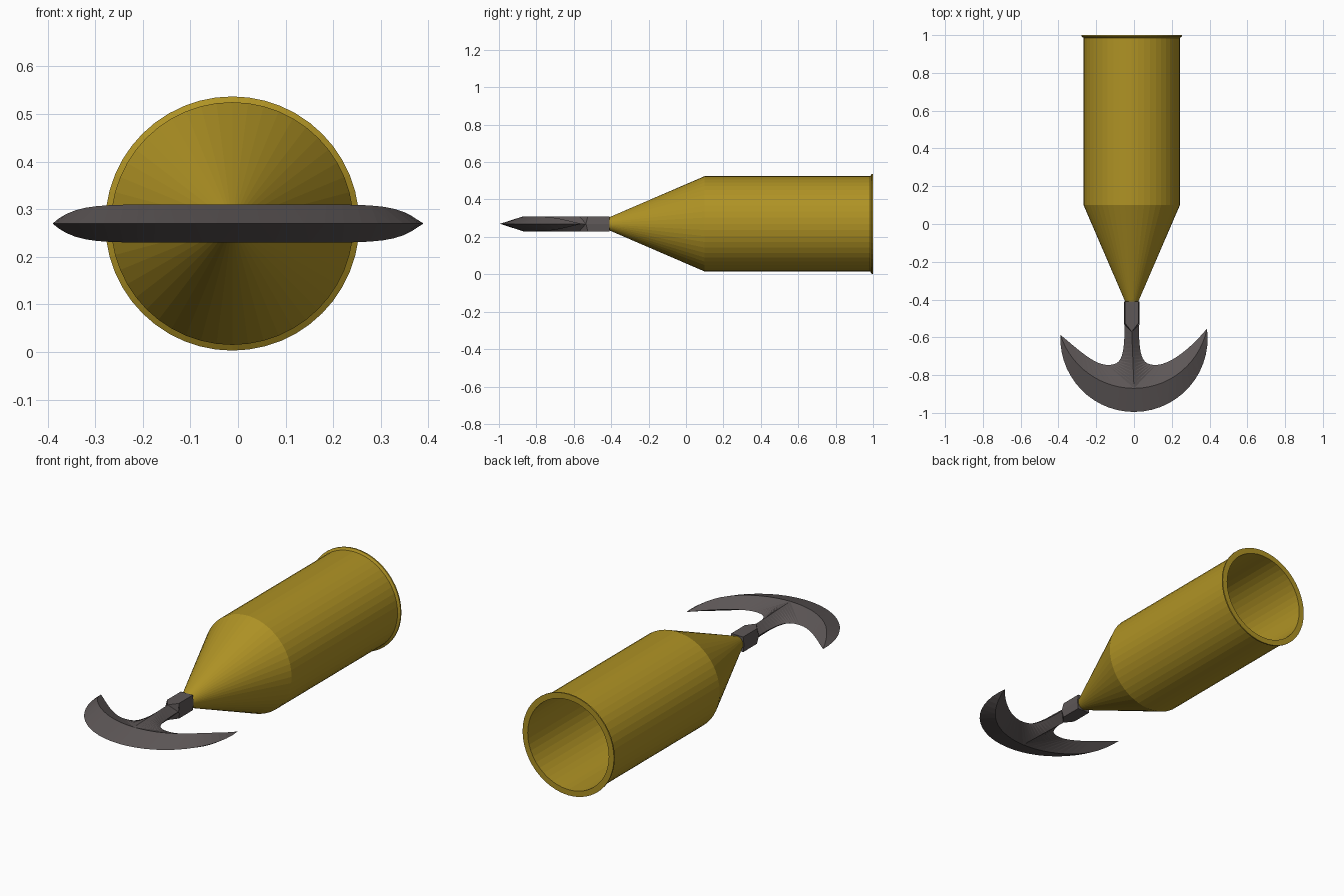
import bpy, bmesh, math
from mathutils import Vector
from mathutils.geometry import interpolate_bezier

cube = bpy.data.objects.get("Cube")
if cube:
    bpy.data.objects.remove(cube, do_unlink=True)


def material(name, rgb):
    m = bpy.data.materials.new(name)
    m.use_nodes = True
    m.diffuse_color = (*rgb, 1)
    m.node_tree.nodes["Principled BSDF"].inputs["Base Color"].default_value = (*rgb, 1)
    return m


def finish(bm, name, mat):
    bmesh.ops.remove_doubles(bm, verts=bm.verts, dist=0.0004)
    bmesh.ops.recalc_face_normals(bm, faces=bm.faces)
    mesh = bpy.data.meshes.new(name)
    bm.to_mesh(mesh)
    bm.free()
    mesh.materials.append(mat)
    obj = bpy.data.objects.new(name, mesh)
    bpy.context.collection.objects.link(obj)
    return obj


brass = material("brass", (0.43, 0.29, 0.018))
steel = material("dark steel", (0.11, 0.095, 0.095))
CX, MID, HALF = -0.012, 0.27, 0.04

# Hollow socket: (radius, y) profile turned about its long axis
profile = [(0, -0.41), (0.035, -0.41), (0.255, 0.10), (0.255, 0.985), (0.267, 0.993),
           (0.267, 1.0), (0.237, 1.0), (0.237, 0.10), (0, -0.38)]
bm = bmesh.new()
pts = [bm.verts.new((CX + r, y, MID)) for r, y in profile]
edges = [bm.edges.new(pair) for pair in zip(pts, pts[1:])]
bmesh.ops.spin(bm, geom=pts + edges, cent=(CX, 0, MID), axis=(0, 1, 0),
               angle=math.tau, steps=48, use_duplicate=False)
finish(bm, "socket", brass)


# Double bevelled crescent blade with a ridged shank
def bezier(points, count):
    return interpolate_bezier(*[Vector((x, y, MID)) for x, y in points], count + 1)


def strip(bm, a, b):
    for i in range(len(a) - 1):
        quad = [a[i], a[i + 1], b[i + 1], b[i]]
        unique = []
        for p in quad:
            if all((p - q).length > 0.0004 for q in unique):
                unique.append(p)
        # two triangles follow the twist of each bevel
        for k in range(1, len(unique) - 1):
            bm.faces.new([bm.verts.new(p) for p in (unique[0], unique[k], unique[k + 1])])


STEPS = 14
HUB_Y, HUB_R = -0.605, 0.39
RIDGE_Y = -0.87
bm = bmesh.new()
for side, tip_y in ((-1, -0.587), (1, -0.553)):
    tip_angle = math.pi / 2 + math.asin((tip_y - HUB_Y) / HUB_R)
    tip_x = side * HUB_R * math.sin(tip_angle)
    # outer cutting edge
    outer = [Vector((side * HUB_R * math.sin(tip_angle * i / STEPS),
                     HUB_Y - HUB_R * math.cos(tip_angle * i / STEPS), MID))
             for i in range(STEPS + 1)]
    # inner edge of the shank, then of the horn
    neck = bezier([(CX + side * x, y) for x, y in
                   ((0.038, -0.535), (0.038, -0.72), (0.06, -0.746), (0.128, -0.746))], STEPS)
    horn = bezier([(CX + side * 0.128, -0.746), (CX + side * 0.2, -0.746),
                   (side * 0.3, -0.66), (tip_x, tip_y)], STEPS)
    # raised ridge along the middle of the bevels
    rise = tip_y - RIDGE_Y
    radius = (tip_x ** 2 + rise ** 2) / (2 * rise)
    sweep = math.asin(abs(tip_x) / radius)
    for up in (-1, 1):
        ridge = []
        for i in range(STEPS + 1):
            x = radius * math.sin(sweep * i / STEPS)
            y = RIDGE_Y + radius - radius * math.cos(sweep * i / STEPS)
            z = MID + up * HALF * (1 - (x / abs(tip_x)) ** 9)
            ridge.append(Vector((side * x, y, z)))
        top = Vector((CX, -0.57, MID + up * HALF))
        spine = [top.lerp(ridge[0], i / STEPS) for i in range(STEPS + 1)]
        strip(bm, outer, ridge)
        strip(bm, ridge, horn)
        strip(bm, spine, neck)
        # chamfer from the square tang into the ridged shank
        corner = Vector((CX + side * 0.035, -0.525, MID + up * HALF))
        centre = Vector((CX, -0.525, MID + up * HALF))
        strip(bm, [top, top], [centre, corner])
        strip(bm, [top, top], [corner, neck[0]])
finish(bm, "crescent_blade", steel)

# Square tang joining the blade to the socket
section = [(-0.035, HALF), (0.035, HALF), (0.04, 0), (0.035, -HALF), (-0.035, -HALF), (-0.04, 0)]
bm = bmesh.new()
front, back = ([bm.verts.new((CX + x, y if z else y + dy, MID + z)) for x, z in section]
               for y, dy in ((-0.525, -0.01), (-0.41, 0)))
for i in range(len(section)):
    j = (i + 1) % len(section)
    bm.faces.new((front[i], front[j], back[j], back[i]))
bm.faces.new(back)
finish(bm, "tang", steel)
